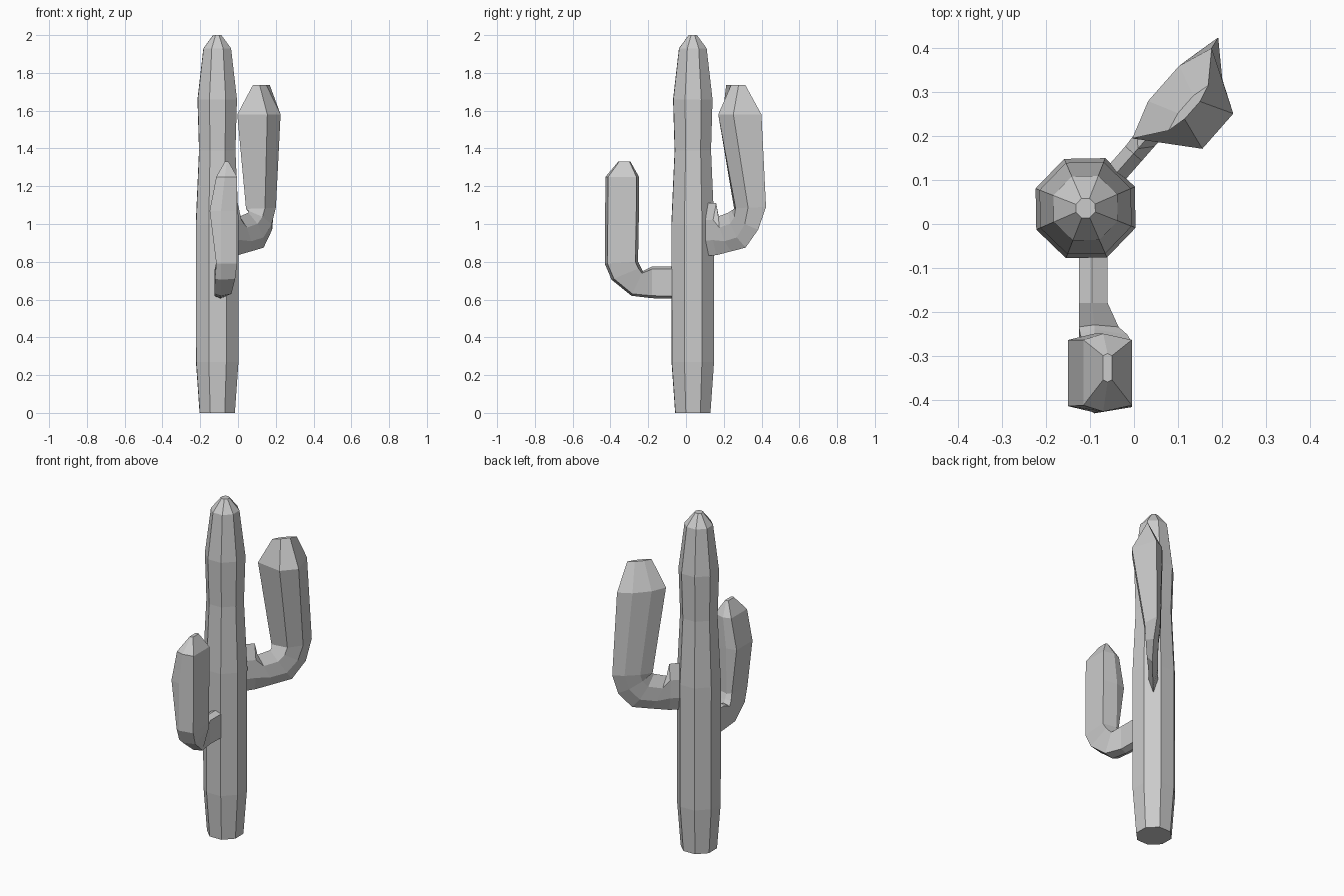
import bpy, bmesh, math
from mathutils import Vector

CENTRE = Vector((-0.11, 0.036, 0))


def skin(name, rings):
    """Bridge equal-sized point rings into a closed, flat-shaded body."""
    bm = bmesh.new()
    loops = [[bm.verts.new(p) for p in ring] for ring in rings]
    n = len(loops[0])
    for a, b in zip(loops, loops[1:]):
        for i in range(n):
            j = (i + 1) % n
            bm.faces.new((a[i], a[j], b[j], b[i]))
    bm.faces.new(loops[0][::-1])
    bm.faces.new(loops[-1])
    bmesh.ops.recalc_face_normals(bm, faces=bm.faces)
    mesh = bpy.data.meshes.new(name)
    bm.to_mesh(mesh)
    bm.free()
    obj = bpy.data.objects.new(name, mesh)
    bpy.context.collection.objects.link(obj)
    return obj


def arm(name, direction, split, sections):
    """Six-sided arm. Each section: inner (s, z), outer (s, z), lateral min, max, ends."""
    d = Vector((*direction, 0)).normalized()
    side = Vector((d.y, -d.x, 0))
    t0, t1 = split
    rings = []
    for si, zi, so, zo, lo, hi, end in sections:
        ring = []
        for t, lat in ((0, end), (t0, hi), (t1, hi), (1, end), (t1, lo), (t0, lo)):
            p = CENTRE + d * (si + (so - si) * t) + side * lat
            p.z = zi + (zo - zi) * t
            ring.append(p)
        rings.append(ring)
    return skin(name, rings)


# Trunk: octagonal column with a slight waist and a domed tip
profile = [(0.093, 0), (0.112, 0.27), (0.113, 1.0), (0.096, 1.39),
           (0.104, 1.66), (0.073, 1.93), (0.022, 2.0)]
skin("trunk", [[CENTRE + Vector((r * 1.08 * math.cos(a), r * 1.08 * math.sin(a), z))
                for a in (math.radians(23.5 + 45 * i) for i in range(8))]
               for r, z in profile])

# Lower arm, reaching to the front
arm("front_arm", (0, -1), (0.08, 0.92), [
    (0.08, 0.775, 0.08, 0.605, -0.05, 0.015, -0.015),
    (0.215, 0.775, 0.215, 0.607, -0.05, 0.015, -0.015),
    (0.265, 0.75, 0.325, 0.62, -0.075, 0.015, -0.02),
    (0.275, 0.77, 0.43, 0.705, -0.095, 0.012, -0.02),
    (0.29, 0.80, 0.466, 0.79, -0.105, 0.005, -0.02),
    (0.285, 1.07, 0.464, 1.07, -0.105, 0.04, -0.02),
    (0.285, 1.25, 0.462, 1.25, -0.105, 0.005, -0.04),
    (0.33, 1.33, 0.395, 1.33, -0.06, -0.04, -0.05)])

# Upper arm, reaching to the back right and widening upwards
arm("back_arm", (0.66, 0.75), (0.32, 0.71), [
    (0.08, 1.11, 0.08, 0.83, -0.025, 0.025, 0),
    (0.165, 1.11, 0.165, 0.835, -0.025, 0.025, 0),
    (0.18, 1.04, 0.27, 0.855, -0.028, 0.025, 0),
    (0.25, 1.06, 0.372, 0.875, -0.03, 0.03, 0),
    (0.262, 1.07, 0.452, 0.97, -0.035, 0.035, -0.01),
    (0.265, 1.08, 0.49, 1.09, -0.045, 0.04, -0.03),
    (0.189, 1.58, 0.462, 1.58, -0.054, 0.11, -0.025),
    (0.257, 1.735, 0.393, 1.735, 0.015, 0.035, 0.025)])
